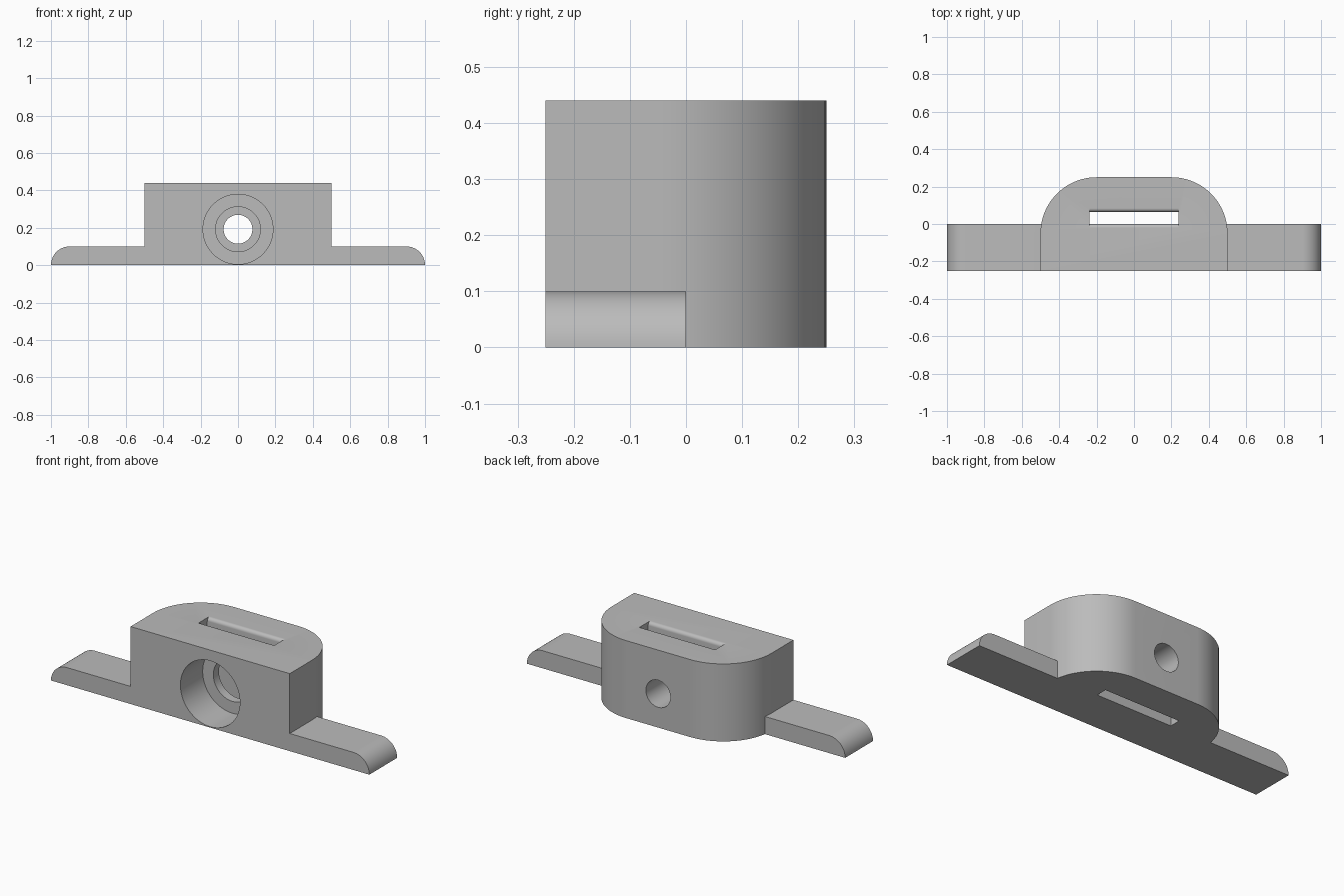
import bpy
import bmesh
from math import sin, cos, pi, radians
from mathutils import Vector

cube = bpy.data.objects.get("Cube")
if cube:
    bpy.data.objects.remove(cube)

grey = bpy.data.materials.new("light grey plastic")
grey.use_nodes = True
colour = (0.5, 0.5, 0.5, 1)
grey.diffuse_color = colour
grey.node_tree.nodes["Principled BSDF"].inputs["Base Color"].default_value = colour


def arc(cx, cy, r, start, end, steps=16):
    angles = [radians(start + (end - start) * i / steps) for i in range(steps + 1)]
    return [(cx + r * cos(a), cy + r * sin(a)) for a in angles]


def make_object(name, bm):
    bmesh.ops.recalc_face_normals(bm, faces=bm.faces)
    mesh = bpy.data.meshes.new(name)
    bm.to_mesh(mesh)
    bm.free()
    mesh.materials.append(grey)
    obj = bpy.data.objects.new(name, mesh)
    bpy.context.collection.objects.link(obj)
    return obj


def extrude(name, profile, place, depth):
    """Fill a 2D profile, placed in 3D by a function, and extrude it."""
    bm = bmesh.new()
    face = bm.faces.new([bm.verts.new(place(a, b)) for a, b in profile])
    result = bmesh.ops.extrude_face_region(bm, geom=[face])
    verts = [v for v in result["geom"] if isinstance(v, bmesh.types.BMVert)]
    bmesh.ops.translate(bm, verts=verts, vec=Vector(depth))
    return make_object(name, bm)


def lathe_y(name, steps, cz, count=64):
    """Revolve (y, radius) steps around a front-to-back axis."""
    bm = bmesh.new()
    rings = []
    for y, r in steps:
        rings.append([bm.verts.new((r * cos(2 * pi * i / count), y, cz + r * sin(2 * pi * i / count)))
                      for i in range(count)])
    for a, b in zip(rings, rings[1:]):
        for i in range(count):
            j = (i + 1) % count
            bm.faces.new((a[i], a[j], b[j], b[i]))
    bm.faces.new(rings[0])
    bm.faces.new(rings[-1])
    return make_object(name, bm)


def combine(target, other, operation):
    other.hide_render = True
    mod = target.modifiers.new(operation.title(), "BOOLEAN")
    mod.operation = operation
    mod.solver = "EXACT"
    mod.object = other
    bpy.ops.object.select_all(action="DESELECT")
    bpy.context.view_layer.objects.active = target
    target.select_set(True)
    bpy.ops.object.modifier_apply(modifier=mod.name)
    bpy.data.objects.remove(other)


# Central block with two large rounded back corners
block = [(-0.5, -0.25), (0.5, -0.25)] + arc(0.2, -0.05, 0.3, 0, 90, 24) + arc(-0.2, -0.05, 0.3, 90, 180, 24)
bracket = extrude("mounting_bracket", block, lambda x, y: (x, y, 0), (0, 0, 0.44))

# Mounting feet: one bar with rounded ends
bar = [(-1, 0), (1, 0)] + arc(0.9, 0, 0.1, 0, 90)[1:] + arc(-0.9, 0, 0.1, 90, 180)[:-1]
feet = extrude("mounting_feet", bar, lambda x, z: (x, -0.25, z), (0, 0.25, 0))
combine(bracket, feet, "UNION")

# Vertical slot with softened long edges at the top
r, top = 0.02, 0.44
slot = ([(0, -0.1), (0.064, -0.1)] + arc(0.064 + r, top - r, r, 180, 90, 8)
        + [(0.064 + r, 0.6), (-r, 0.6)] + arc(-r, top - r, r, 90, 0, 8))
slot_cutter = extrude("slot_cutter", slot, lambda y, z: (-0.238, y, z), (0.476, 0, 0))
combine(bracket, slot_cutter, "DIFFERENCE")

# Stepped bore from front to back
bore = [(-0.4, 0.187), (-0.05, 0.187), (-0.05, 0.12), (0.064, 0.12), (0.064, 0.077), (0.4, 0.077)]
bore_cutter = lathe_y("bore_cutter", bore, 0.192)
combine(bracket, bore_cutter, "DIFFERENCE")

bpy.ops.object.shade_smooth_by_angle(angle=radians(30))
